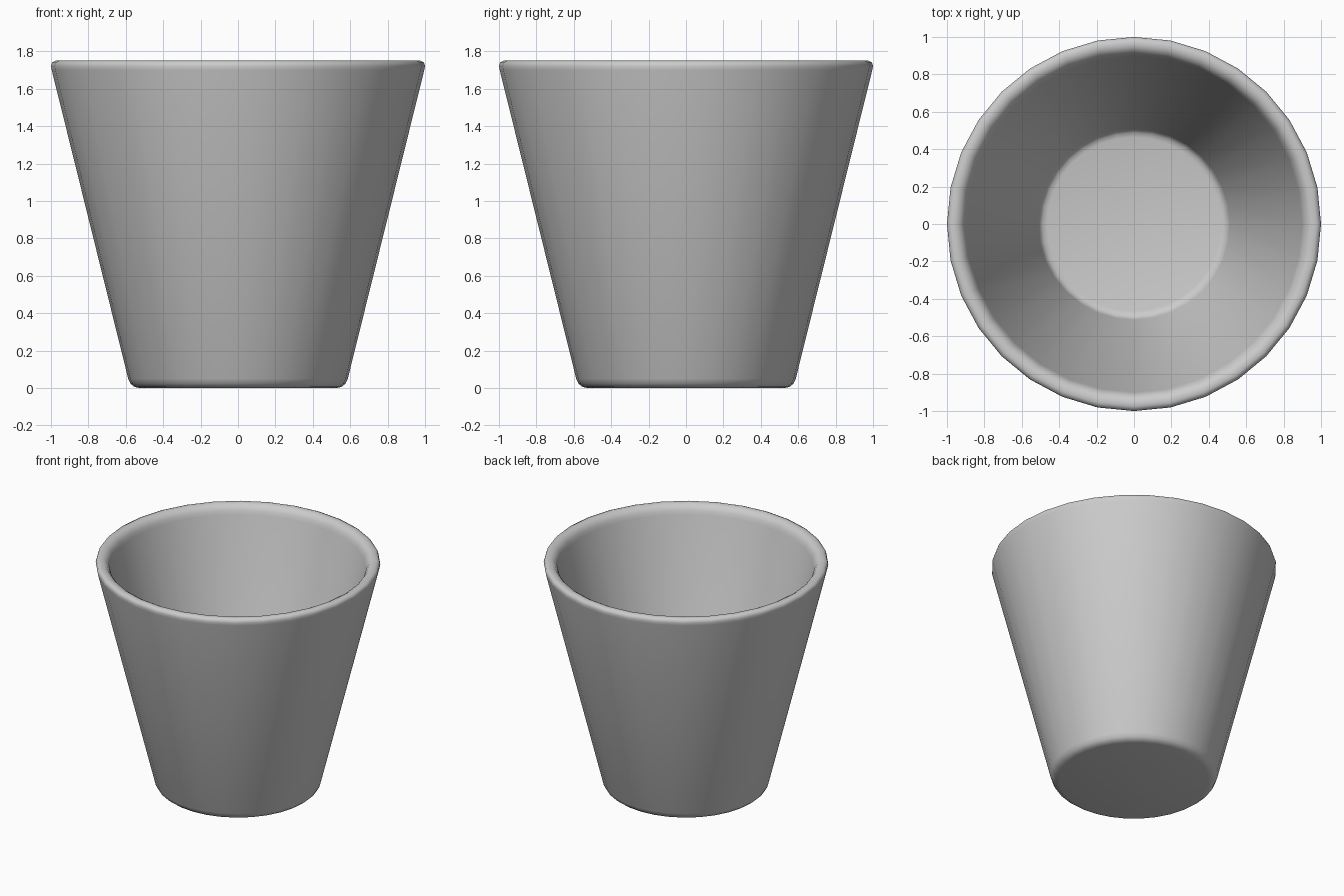
import bpy, bmesh, math

if "Cube" in bpy.data.objects:
    bpy.data.objects.remove(bpy.data.objects["Cube"])

SIDES = 32

# cross-section (radius, height): under the base, outer wall, rim, inner wall, floor
profile = [
    (0, 0), (0.525, 0), (0.553, 0.006), (0.573, 0.022), (0.587, 0.05),
    (0.996, 1.70), (1.0, 1.722), (0.994, 1.741), (0.975, 1.75),
    (0.948, 1.748), (0.925, 1.735), (0.908, 1.71), (0.899, 1.68),
    (0.512, 0.14), (0.503, 0.119), (0.488, 0.106), (0.465, 0.10), (0, 0.10),
]

# revolve the cross-section into a cup
bm = bmesh.new()
verts = [bm.verts.new((r, 0, z)) for r, z in profile]
edges = [bm.edges.new(pair) for pair in zip(verts, verts[1:])]
bmesh.ops.spin(bm, geom=verts + edges, cent=(0, 0, 0), axis=(0, 0, 1),
               angle=math.tau, steps=SIDES, use_duplicate=False)
bmesh.ops.remove_doubles(bm, verts=bm.verts[:], dist=0.0005)
bmesh.ops.recalc_face_normals(bm, faces=bm.faces[:])
for face in bm.faces:
    face.smooth = True

mesh = bpy.data.meshes.new("cup")
bm.to_mesh(mesh)
bm.free()
cup = bpy.data.objects.new("cup", mesh)
bpy.context.collection.objects.link(cup)
